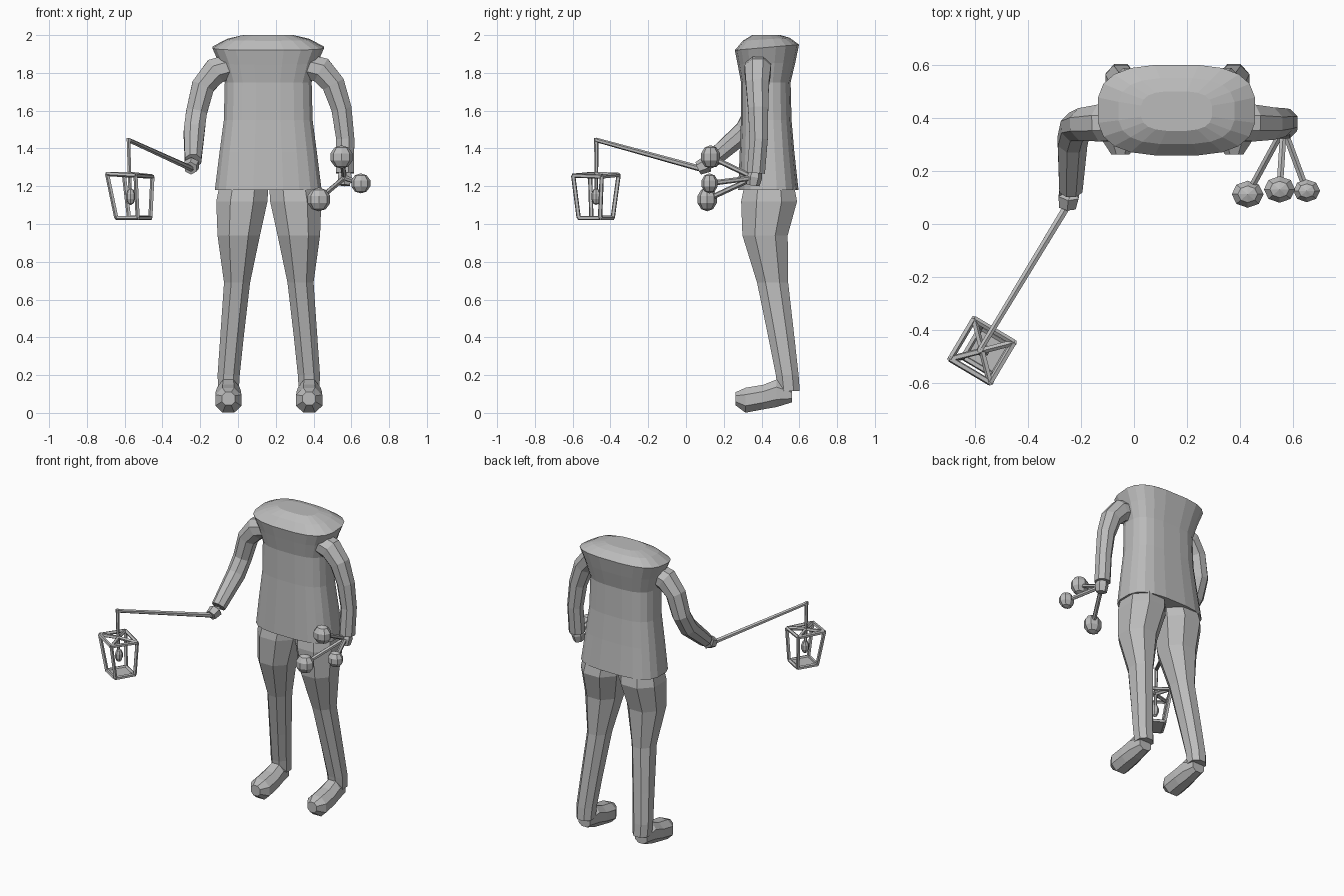
import bpy
import bmesh
from math import cos, sin, pi, copysign
from mathutils import Vector, Matrix

cube = bpy.data.objects.get("Cube")
if cube:
    bpy.data.objects.remove(cube, do_unlink=True)

grey = bpy.data.materials.new("plain grey")
grey.use_nodes = True
grey.diffuse_color = (0.5, 0.5, 0.5, 1)
grey.node_tree.nodes["Principled BSDF"].inputs["Base Color"].default_value = (0.5, 0.5, 0.5, 1)

MID = 0.163  # centre line of the figure


def finish(name, bm):
    """Turn a bmesh into a flat-shaded grey object."""
    bmesh.ops.recalc_face_normals(bm, faces=bm.faces)
    mesh = bpy.data.meshes.new(name)
    bm.to_mesh(mesh)
    bm.free()
    mesh.materials.append(grey)
    obj = bpy.data.objects.new(name, mesh)
    bpy.context.collection.objects.link(obj)
    return obj


def add_loft(bm, rings, sides=8, power=2.0):
    """Skin rings of (centre, half axis u, half axis v) and cap both ends."""
    loops = []
    for c, u, v in rings:
        loop = []
        for i in range(sides):
            a = 2 * pi * (i + 0.5) / sides
            k, s = [copysign(abs(t) ** (2 / power), t) for t in (cos(a), sin(a))]
            loop.append(bm.verts.new(Vector(c) + Vector(u) * k + Vector(v) * s))
        loops.append(loop)
    for a, b in zip(loops, loops[1:]):
        for i in range(sides):
            j = (i + 1) % sides
            bm.faces.new((a[i], a[j], b[j], b[i]))
    bm.faces.new(loops[0])
    bm.faces.new(loops[-1])


def add_tube(bm, points, radii, sides=8):
    """Skin a round tube through points, bending at each one."""
    pts = [Vector(p) for p in points]
    rings = []
    for i, (p, r) in enumerate(zip(pts, radii)):
        d = (pts[min(i + 1, len(pts) - 1)] - pts[max(i - 1, 0)]).normalized()
        side = Vector((0, 1, 0)) if abs(d.y) < 0.8 else Vector((0, 0, 1))
        u = d.cross(side).normalized()
        rings.append((p, u * r, d.cross(u) * r))
    add_loft(bm, rings, sides)


def tube(name, points, radii, sides=8):
    bm = bmesh.new()
    add_tube(bm, points, radii, sides)
    return finish(name, bm)


def ball(name, centre, size):
    bm = bmesh.new()
    bmesh.ops.create_uvsphere(bm, u_segments=8, v_segments=5, radius=1)
    bmesh.ops.scale(bm, vec=size, verts=bm.verts)
    bmesh.ops.translate(bm, vec=centre, verts=bm.verts)
    return finish(name, bm)


# Coat: half width, front y, back y, height, forward tilt of the ring
coat = [(0.285, 0.275, 0.597, 1.18, 0), (0.26, 0.283, 0.575, 1.38, 0),
        (0.237, 0.29, 0.56, 1.55, 0), (0.232, 0.29, 0.555, 1.75, 0),
        (0.262, 0.272, 0.58, 1.85, 0.005), (0.298, 0.257, 0.6, 1.935, 0.015),
        (0.22, 0.3, 0.55, 1.978, 0.008), (0.135, 0.35, 0.5, 2.0, 0)]
bm = bmesh.new()
add_loft(bm, [((MID - 0.003, (f + b) / 2, z), (w, 0, 0), (0, (b - f) / 2, t))
              for w, f, b, z, t in coat], 20, 2.9)
finish("coat", bm)

# Legs: outer x, inner x (from the centre line), front y, back y, height
leg = [(0.26, 0.0, 0.31, 0.57, 1.22), (0.28, 0.005, 0.29, 0.59, 1.12),
       (0.273, 0.045, 0.297, 0.54, 0.94), (0.238, 0.098, 0.375, 0.542, 0.69),
       (0.258, 0.132, 0.435, 0.575, 0.4), (0.272, 0.153, 0.475, 0.597, 0.2),
       (0.268, 0.158, 0.485, 0.603, 0.115)]
# Shoes: y, half width, bottom, top
shoe = [(0.56, 0.045, 0.055, 0.13), (0.48, 0.06, 0.03, 0.178),
        (0.41, 0.068, 0.018, 0.15), (0.315, 0.07, 0.0, 0.134),
        (0.262, 0.035, 0.04, 0.11)]
for side, label in ((-1, "right"), (1, "left")):
    bm = bmesh.new()
    add_loft(bm, [((MID + side * (o + i) / 2, (f + b) / 2, z),
                   ((o - i) / 2 * 1.06, 0, 0), (0, (b - f) / 2 * 1.06, 0))
                  for o, i, f, b, z in leg], 8, 2.2)
    finish(label + "_leg", bm)
    bm = bmesh.new()
    add_loft(bm, [((MID + side * 0.214, y, (lo + hi) / 2),
                   (w * 1.06, 0, 0), (0, 0, (hi - lo) / 2 * 1.06))
                  for y, w, lo, hi in shoe], 8, 2.2)
    finish(label + "_shoe", bm)

# Right arm reaches forward, left arm hangs
tube("right_arm", [(-0.02, 0.385, 1.84), (-0.12, 0.38, 1.81), (-0.185, 0.375, 1.73),
                   (-0.22, 0.365, 1.59), (-0.232, 0.31, 1.49), (-0.238, 0.13, 1.335)],
     [0.07, 0.075, 0.066, 0.06, 0.06, 0.047])
tube("right_hand", [(-0.24, 0.15, 1.345), (-0.245, 0.11, 1.315), (-0.25, 0.065, 1.295)],
     [0.034, 0.044, 0.036], 6)
tube("left_arm", [(0.34, 0.385, 1.84), (0.44, 0.38, 1.815), (0.505, 0.378, 1.74),
                  (0.548, 0.382, 1.61), (0.568, 0.385, 1.45), (0.566, 0.37, 1.27)],
     [0.07, 0.075, 0.066, 0.058, 0.052, 0.052])
tube("left_hand", [(0.566, 0.37, 1.285), (0.565, 0.362, 1.25), (0.562, 0.355, 1.205)],
     [0.032, 0.042, 0.034], 6)

# Three ball-headed sticks fanned out from the left hand
heads = [((0.548, 0.13, 1.355), 0.062), ((0.428, 0.112, 1.13), 0.063),
         ((0.65, 0.125, 1.215), 0.053)]
for n, (centre, r) in enumerate(heads, 1):
    tube(f"stick_{n}", [(0.563, 0.36, 1.245), centre], [0.014, 0.014], 6)
    ball(f"stick_head_{n}", centre, (r, r * 0.85, r))

# Pole and hanger
TIP = Vector((-0.58, -0.475, 1.445))
tube("pole", [(-0.235, 0.095, 1.288), TIP], [0.016, 0.012], 6)
tube("hanger", [TIP + Vector((0, 0, 0.01)), (-0.572, -0.475, 1.18)], [0.011, 0.01], 6)


# Lantern: tapered square frame with crossed top bars
def square(centre, radius):
    return [Vector(centre) + Vector((radius * cos(a), radius * sin(a), 0.0))
            for a in (0.25 + k * pi / 2 for k in range(4))]


top = square((-0.572, -0.477, 1.258), 0.124)
base = square((-0.553, -0.478, 1.032), 0.093)
for k in range(4):
    top[k].z -= 0.06 * (top[k].x + 0.572)
bm = bmesh.new()
for k in range(4):
    j = (k + 1) % 4
    for a, b in ((top[k], top[j]), (base[k], base[j]), (top[k], base[k]),
                 (top[k], Vector((-0.572, -0.477, 1.265)))):
        add_tube(bm, [a, b], [0.012, 0.012], 5)
finish("lantern_frame", bm)

bm = bmesh.new()
bmesh.ops.create_cube(bm, size=1, matrix=Matrix.Translation((-0.553, -0.478, 1.028))
                      @ Matrix.Rotation(0.25 + pi / 4, 4, "Z")
                      @ Matrix.Diagonal((0.13, 0.13, 0.012, 1)))
finish("lantern_floor", bm)
ball("lantern_bulb", (-0.568, -0.476, 1.145), (0.026, 0.026, 0.045))
